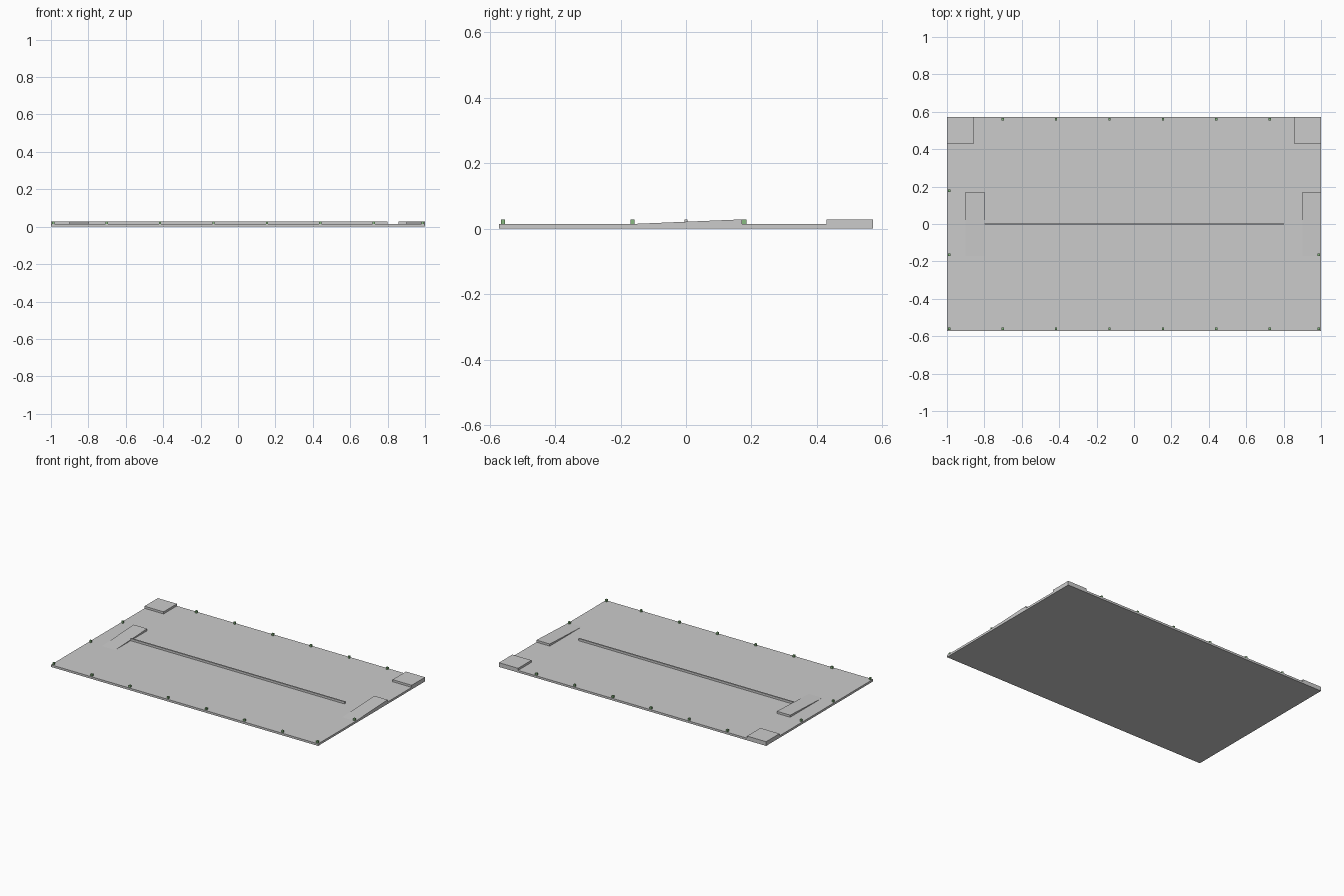
import bpy, bmesh

if "Cube" in bpy.data.objects:
    bpy.data.objects.remove(bpy.data.objects["Cube"])

U = 1 / 70          # plate thickness, used as the layout unit
HX, HY = 1.0, 40 * U
TOP = 2 * U


def material(name, rgb):
    m = bpy.data.materials.new(name)
    m.diffuse_color = (*rgb, 1)
    m.use_nodes = True
    m.node_tree.nodes["Principled BSDF"].inputs["Base Color"].default_value = m.diffuse_color
    return m


def prism(name, profile, x0, x1, mat=None):
    """Extrude a (y, z) profile along x."""
    bm = bmesh.new()
    face = bm.faces.new([bm.verts.new((x0, y, z)) for y, z in profile])
    ext = bmesh.ops.extrude_face_region(bm, geom=[face])
    verts = [v for v in ext["geom"] if isinstance(v, bmesh.types.BMVert)]
    bmesh.ops.translate(bm, verts=verts, vec=(x1 - x0, 0, 0))
    bmesh.ops.recalc_face_normals(bm, faces=bm.faces)
    mesh = bpy.data.meshes.new(name)
    bm.to_mesh(mesh)
    bm.free()
    ob = bpy.data.objects.new(name, mesh)
    bpy.context.collection.objects.link(ob)
    if mat:
        mesh.materials.append(mat)
    return ob


def box(name, x0, x1, y0, y1, z0, z1, mat=None):
    return prism(name, [(y0, z0), (y1, z0), (y1, z1), (y0, z1)], x0, x1, mat)


green = material("post_green", (0.25, 0.5, 0.22))

# Floor plate
box("floor_plate", -HX, HX, -HY, HY, 0, U)

# Raised platforms in the two back corners
for side, x0 in (("left", -HX), ("right", HX - 10 * U)):
    box(f"corner_platform_{side}", x0, x0 + 10 * U, HY - 10 * U, HY, U, TOP)

# Ramps rising towards the back
for side, x0 in (("left", -0.9), ("right", 0.9)):
    prism(f"ramp_{side}", [(-12 * U, U), (12 * U, U), (12 * U, TOP)], x0, x0 + 0.1)

# Low dividing wall down the middle
box("centre_wall", -0.8, 0.8, -0.005, 0.005, U, TOP)

# Small posts around the edge
edge_x, edge_y, r = HX - 0.012, HY - 0.012, 0.0062
columns = [-edge_x + 20 * U * k for k in range(7)]
spots = [(x, -edge_y) for x in columns + [edge_x]]
spots += [(x, edge_y) for x in columns[1:]]
spots += [(-edge_x, -0.164), (edge_x, -0.164), (-edge_x, 0.178)]
for i, (x, y) in enumerate(spots):
    box(f"edge_post_{i + 1}", x - r, x + r, y - r, y + r, U, TOP, green)
